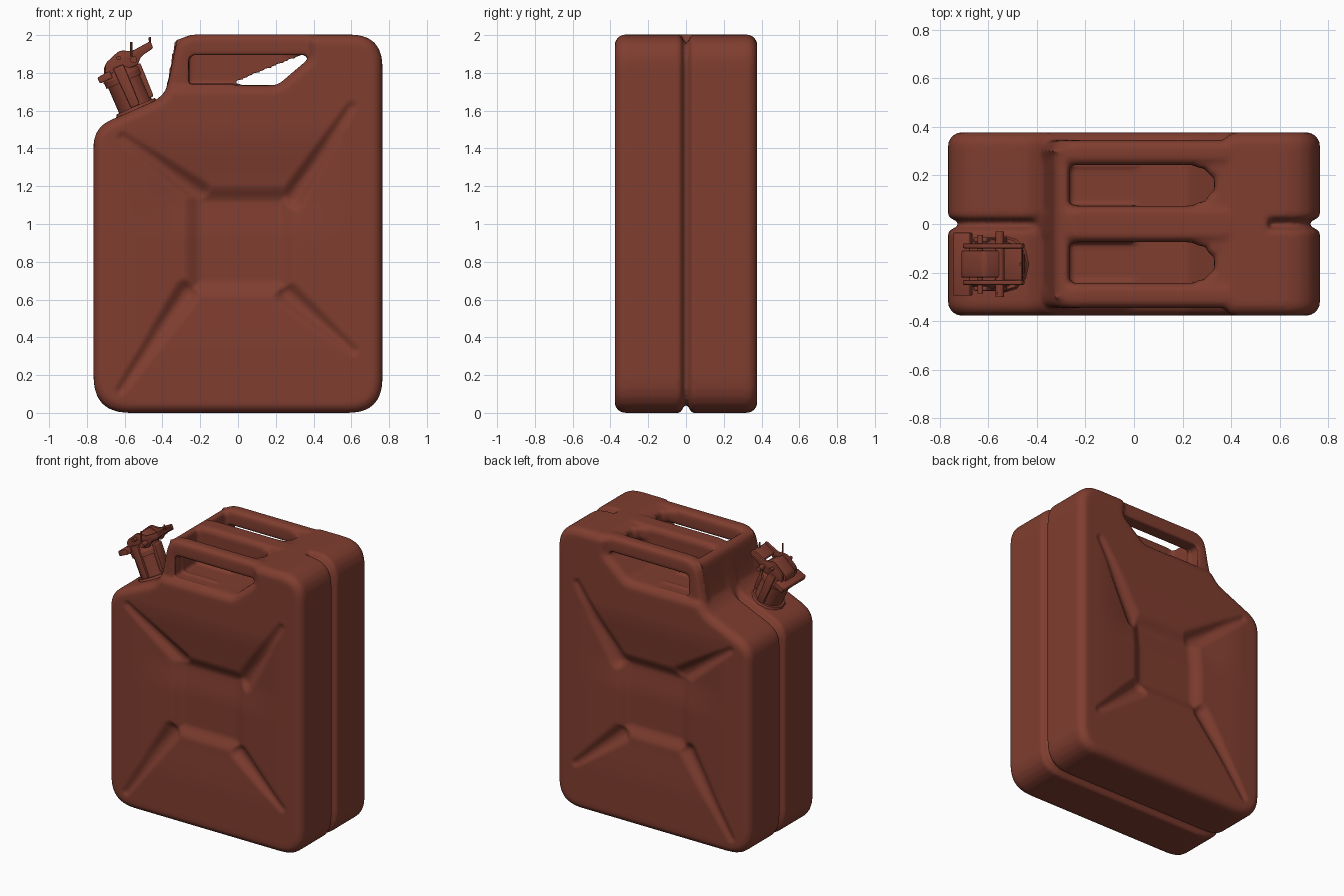
import bpy, bmesh, math
from mathutils import Matrix, Vector

if "Cube" in bpy.data.objects:
    bpy.data.objects.remove(bpy.data.objects["Cube"])

paint = bpy.data.materials.new("rust_red_paint")
paint.diffuse_color = (0.215, 0.047, 0.029, 1)
paint.use_nodes = True
paint.node_tree.nodes["Principled BSDF"].inputs["Base Color"].default_value = paint.diffuse_color


def rounded(corners, n=6):
    """Round every (x, z, cut) corner of a counter-clockwise outline."""
    out = []
    for i, (x, z, cut) in enumerate(corners):
        p = Vector((x, z))
        a = Vector(corners[i - 1][:2]) - p
        b = Vector(corners[(i + 1) % len(corners)][:2]) - p
        a, b = p + a.normalized() * cut, p + b.normalized() * cut
        for k in range(n + 1):
            t = k / n
            out.append(a * (1 - t) ** 2 + p * 2 * t * (1 - t) + b * t * t)
    return out


def inset(pts, d):
    """Move an outline inwards by d."""
    out = []
    for i, p in enumerate(pts):
        e1 = (p - pts[i - 1]).normalized()
        e2 = (pts[(i + 1) % len(pts)] - p).normalized()
        n1, n2 = Vector((-e1.y, e1.x)), Vector((-e2.y, e2.x))
        m = (n1 + n2).normalized()
        out.append(p + m * d / max(0.5, m.dot(n1)))
    return out


def finish(name, bm, mat=None):
    bmesh.ops.recalc_face_normals(bm, faces=bm.faces)
    me = bpy.data.meshes.new(name)
    bm.to_mesh(me)
    bm.free()
    me.materials.append(paint)
    ob = bpy.data.objects.new(name, me)
    bpy.context.collection.objects.link(ob)
    if mat:
        me.transform(mat)
    bpy.context.view_layer.objects.active = ob
    bpy.ops.object.select_all(action='DESELECT')
    ob.select_set(True)
    bpy.ops.object.shade_smooth_by_angle(angle=math.radians(35))
    return ob


def loft(bm, outline, rings):
    """Skin an xz outline through (y, inset) rings and cap both ends."""
    loops = [[bm.verts.new((p.x, y, p.y)) for p in inset(outline, d)] for y, d in rings]
    n = len(outline)
    for a, b in zip(loops, loops[1:]):
        for i in range(n):
            bm.faces.new((a[i], a[(i + 1) % n], b[(i + 1) % n], b[i]))
    bm.faces.new(loops[0])
    bm.faces.new(loops[-1])


def round_rings(y0, y1, r, n=5):
    """Rings (y, inset) for a slab from y0 to y1 with rounded rims."""
    angles = [k * math.pi / 2 / n for k in range(n + 1)]
    near = [(y0 + r * (1 - math.cos(t)), r * (1 - math.sin(t))) for t in angles]
    return near + [(y0 + y1 - y, d) for y, d in reversed(near)]


# Can body: two shells meeting in a seam groove
bm = bmesh.new()
body = rounded([(-0.765, 0, 0.19), (0.765, 0, 0.18), (0.765, 2.003, 0.17), (0.36, 2.003, 0.06),
                (0.38, 1.88, 0.03), (0.21, 1.735, 0.03), (-0.36, 1.735, 0.03),
                (-0.42, 1.662, 0.04), (-0.765, 1.51, 0.1)])
half = round_rings(-0.377, -0.02, 0.055)[:6] + [(-0.035, 0), (-0.022, 0.012), (-0.012, 0.042)]
loft(bm, body, half + [(-y, d) for y, d in reversed(half)])

# Three carrying bars with a shared left wall and right bridge
bar = rounded([(-0.42, 1.6, 0.01), (-0.27, 1.6, 0.01), (-0.265, 1.895, 0.03), (0.55, 1.895, 0.01),
               (0.55, 2.003, 0.01), (-0.32, 2.003, 0.1), (-0.37, 1.74, 0.08)])
for y0, y1 in ((-0.345, -0.243), (-0.075, 0.075), (0.243, 0.345)):
    loft(bm, bar, round_rings(y0, y1, 0.035))
wall = rounded([(-0.41, 1.6, 0.01), (-0.27, 1.6, 0.01), (-0.265, 1.985, 0.03),
                (-0.325, 1.985, 0.05), (-0.365, 1.74, 0.08)])
loft(bm, wall, round_rings(-0.3, 0.3, 0.02))
# Bridge steps that round off the right end of both slots
for x, y0, y1 in ((0.33, -0.3, 0.3), (0.3, -0.125, 0.125), (0.25, -0.09, 0.09),
                  (0.3, 0.2, 0.3), (0.3, -0.3, -0.2), (0.25, 0.23, 0.3), (0.25, -0.3, -0.23)):
    loft(bm, rounded([(x, 1.9, 0.03), (0.5, 1.9, 0.02), (0.5, 1.998, 0.01), (x, 1.99, 0.03)]),
         round_rings(y0, y1, 0.02))
can = finish("can_body", bm)

# Fuse into one pressed-metal skin
mod = can.modifiers.new("fuse", 'REMESH')
mod.mode, mod.voxel_size, mod.use_smooth_shade = 'VOXEL', 0.0125, True
bpy.ops.object.modifier_apply(modifier=mod.name)
mod = can.modifiers.new("soften", 'SMOOTH')
mod.factor, mod.iterations = 0.5, 4
bpy.ops.object.modifier_apply(modifier=mod.name)


def step(a, b, v):
    t = max(0.0, min(1.0, (v - a) / (b - a)))
    return t * t * (3 - 2 * t)


# Pressed cross: sunken centre square and tapering diagonal grooves
grooves = [(Vector(a), Vector(b)) for a, b in (
    ((-0.2, 1.16), (-0.61, 1.46)), ((0.29, 1.14), (0.60, 1.62)),
    ((0.26, 0.63), (0.61, 0.33)), ((-0.27, 0.64), (-0.62, 0.12)))]


def depth(x, z):
    p = Vector((x, z))
    d = max(abs(x - 0.01), abs(z - 0.91))
    cut = 0.035 * (1 - step(0.2, 0.3, d))
    for a, b in grooves:
        ab = b - a
        t = max(0.0, min(1.0, (p - a).dot(ab) / ab.length_squared))
        w = 0.08 - 0.045 * t
        cut = max(cut, (0.035 - 0.022 * t) * (1 - step(0.1, 1, (p - a - ab * t).length / w)))
    dish = 0.02 * (1 - step(0.2, 0.62, d))
    if z > 0.91:
        dish *= 1 + step(0.0, 0.25, z - 0.91)
    return cut + dish


for v in can.data.vertices:
    x, y, z = v.co
    if abs(y) > 0.3 and z < 1.72:
        v.co.y -= math.copysign(depth(x, z), y)

# Spout assembly, built upright and then tilted onto the shoulder
tilt = Matrix.Translation((-0.535, -0.165, 1.605)) @ Matrix.Rotation(math.radians(-23.5), 4, 'Y')


def rod(name, p, q, r, sides=16, r2=None):
    p, q = Vector(p), Vector(q)
    bm = bmesh.new()
    m = Matrix.Translation((p + q) / 2) @ (q - p).to_track_quat('Z', 'Y').to_matrix().to_4x4()
    bmesh.ops.create_cone(bm, cap_ends=True, segments=sides, radius1=r,
                          radius2=r if r2 is None else r2, depth=(q - p).length, matrix=m)
    return finish(name, bm, tilt)


def plate(name, corners, y0, y1, r=0.005):
    bm = bmesh.new()
    loft(bm, rounded(corners, 3), round_rings(y0, y1, r, 2))
    return finish(name, bm, tilt)


rod("spout_base", (0, 0, -0.03), (0, 0, 0.02), 0.135, 12, 0.11)
rod("spout_neck", (0, 0, 0), (0, 0, 0.17), 0.094, 28)
rod("spout_lip", (0, 0, 0.165), (0, 0, 0.2), 0.104, 28)
rod("cap_lid", (0, 0, 0.195), (0, 0, 0.24), 0.108, 28, 0.09)
# Hinge tab and bridge over the lid
plate("hinge_tab", [(-0.125, 0.205, 0.008), (-0.05, 0.205, 0.008), (-0.05, 0.245, 0.008),
                    (-0.125, 0.24, 0.008)], -0.13, 0.13)
plate("cap_bridge", [(-0.09, 0.225, 0.01), (0.09, 0.225, 0.01), (0.1, 0.26, 0.01),
                     (0.05, 0.32, 0.02), (-0.07, 0.28, 0.02)], -0.055, 0.055)
# Cam lever rising to the right
for side in (-1, 1):
    y = side * 0.075
    plate("lever_arm", [(-0.08, 0.23, 0.02), (0.1, 0.215, 0.02), (0.13, 0.25, 0.02),
                        (0.21, 0.265, 0.01), (0.21, 0.305, 0.01), (0.1, 0.295, 0.02),
                        (0.04, 0.325, 0.02), (-0.06, 0.29, 0.02)], y - 0.01, y + 0.01)
    y = side * 0.1
    plate("latch_strap", [(-0.025, 0.02, 0.01), (0.025, 0.02, 0.01), (0.03, 0.25, 0.01),
                          (-0.03, 0.25, 0.01)], y - 0.01, y + 0.01)
plate("lever_grip", [(0.12, 0.255, 0.008), (0.205, 0.27, 0.008), (0.21, 0.295, 0.008),
                     (0.12, 0.28, 0.008)], -0.08, 0.08)
rod("hinge_pin", (-0.105, -0.13, 0.225), (-0.105, 0.13, 0.225), 0.014)
rod("lever_pin", (0.09, -0.135, 0.25), (0.09, 0.135, 0.25), 0.018)
rod("cross_pin", (0.02, -0.12, 0.29), (0.02, 0.12, 0.29), 0.012)
rod("lock_wire", (0.085, -0.12, 0.27), (0.115, -0.12, 0.34), 0.006, 8)
rod("lever_tip_wire", (0.2, 0.0, 0.285), (0.215, 0.0, 0.325), 0.006, 8)
plate("neck_catch", [(0.08, 0.03, 0.01), (0.11, 0.03, 0.01), (0.115, 0.22, 0.01),
                     (0.085, 0.22, 0.01)], -0.04, 0.04)
